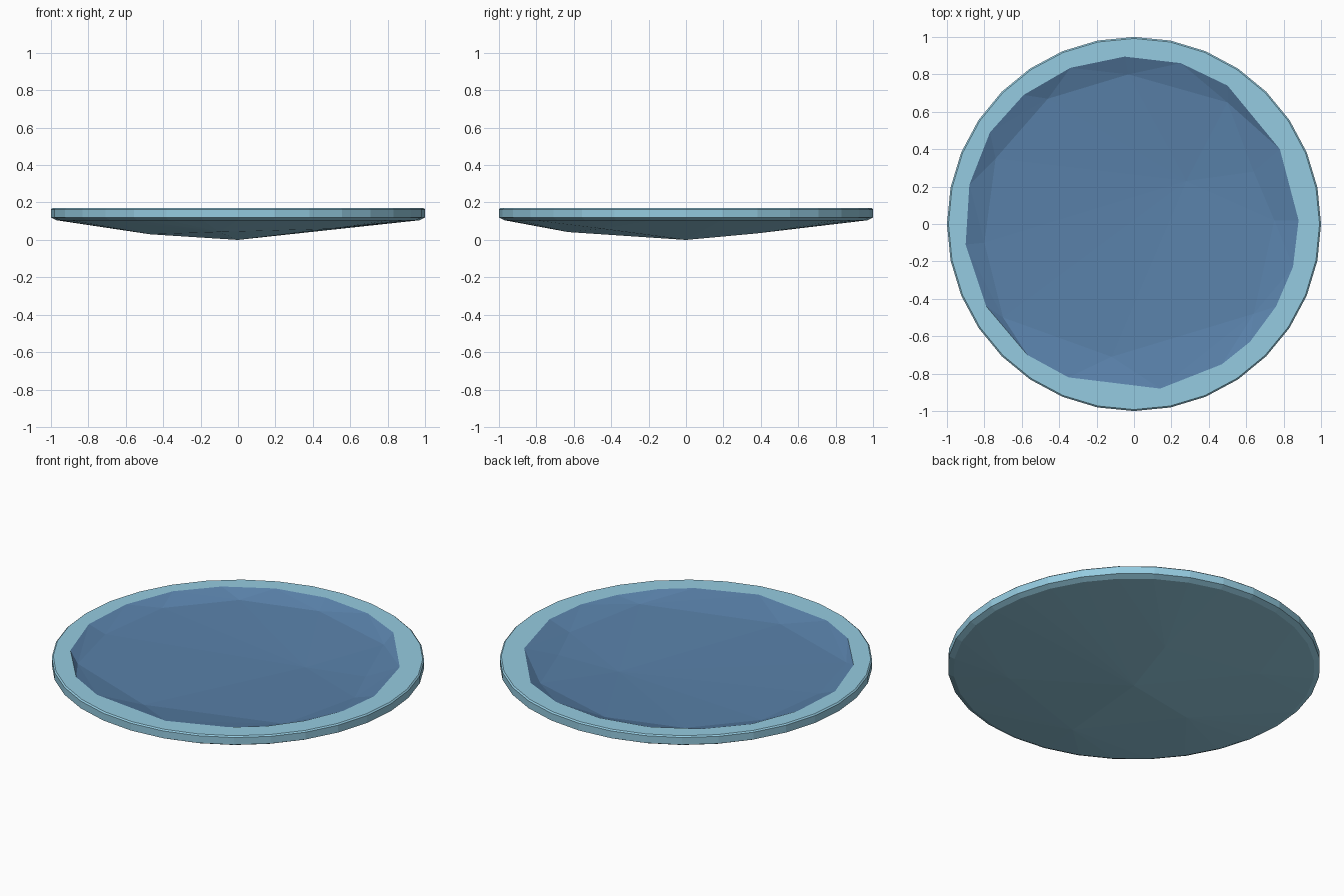
import bpy, bmesh, math

if "Cube" in bpy.data.objects:
    bpy.data.objects.remove(bpy.data.objects["Cube"])

def material(name, rgb):
    m = bpy.data.materials.new(name)
    m.diffuse_color = (*rgb, 1)
    m.use_nodes = True
    m.node_tree.nodes["Principled BSDF"].inputs["Base Color"].default_value = m.diffuse_color
    return m

pale = material("pale blue", (0.30, 0.60, 0.75))
deep = material("deep blue", (0.10, 0.22, 0.40))
TOP = 0.17
SIDES = 32

def ring(r, z):
    return [(r * math.cos(2 * math.pi * i / SIDES), r * math.sin(2 * math.pi * i / SIDES), z)
            for i in range(SIDES)]

def hull_shell(points):
    """Faceted convex bowl through the points, open at the top."""
    bm = bmesh.new()
    for p in points:
        bm.verts.new(p)
    bmesh.ops.convex_hull(bm, input=bm.verts[:])
    bmesh.ops.recalc_face_normals(bm, faces=bm.faces[:])
    cap = [f for f in bm.faces if all(v.co.z > TOP - 1e-4 for v in f.verts)]
    bmesh.ops.delete(bm, geom=cap, context='FACES')
    bmesh.ops.delete(bm, geom=[v for v in bm.verts if not v.link_faces], context='VERTS')
    return bm

def finish(bm, name, mat):
    me = bpy.data.meshes.new(name)
    bm.to_mesh(me)
    bm.free()
    me.materials.append(mat)
    ob = bpy.data.objects.new(name, me)
    bpy.context.collection.objects.link(ob)
    return ob

# irregular inner edge of the rim
edge = [(-.05, .895), (.25, .86), (.50, .74), (.78, .40), (.88, .02), (.85, -.23),
        (.76, -.44), (.62, -.63), (.47, -.75), (.14, -.88), (-.35, -.82), (-.57, -.70),
        (-.79, -.44), (-.90, -.11), (-.88, .21), (-.77, .49), (-.59, .69), (-.34, .835)]

# outer shell: shallow faceted underside and upright rim wall
under = [(0, 0, 0), (-.47, -.12, .03), (-.1, -.63, .042), (.1, .38, .035),
         (-.5, .45, .06), (.5, -.45, .06)]
bm = hull_shell(ring(.97, .105) + ring(1, .12) + ring(1, .163) + ring(.992, TOP) + under)
finish(bm, "outer_shell", pale)

# flat rim between the outer circle and the inner edge
bm = bmesh.new()
loops = []
for pts in (ring(.992, TOP), [(x, y, TOP) for x, y in edge]):
    vs = [bm.verts.new(p) for p in pts]
    loops += [bm.edges.new((vs[i - 1], vs[i])) for i in range(len(vs))]
bmesh.ops.triangle_fill(bm, use_beauty=True, use_dissolve=False, edges=loops, normal=(0, 0, 1))
for f in bm.faces:
    f.normal_update()
    if f.normal.z < 0:
        f.normal_flip()
finish(bm, "rim_top", pale)

# sunken inner bowl: short sloping wall and a nearly flat floor
floor = [(.28, .23, .10), (-.12, -.71, .13), (-.03, .80, .132), (-.46, .67, .133),
         (-.74, .35, .133), (-.80, -.10, .133), (.50, .65, .133), (.64, .28, .122),
         (.75, .02, .127), (.64, -.48, .133), (-.70, -.50, .138)]
bm = hull_shell([(x, y, TOP) for x, y in edge] + floor)
bmesh.ops.reverse_faces(bm, faces=bm.faces[:])
finish(bm, "inner_bowl", deep)
